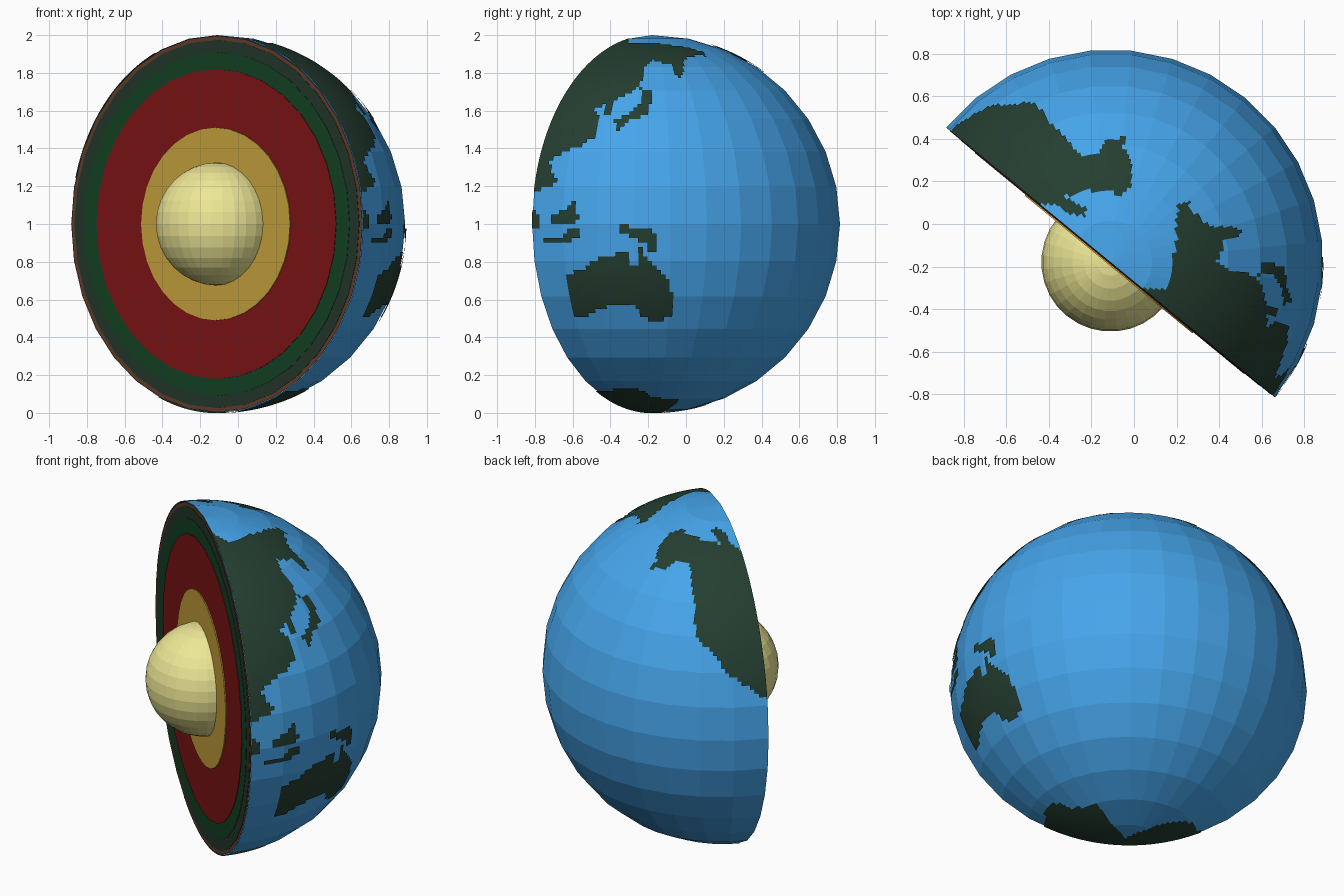
import bpy, bmesh, math

if "Cube" in bpy.data.objects:
    bpy.data.objects.remove(bpy.data.objects["Cube"])

CENTRE = (-0.11, -0.18, 1.0)
TURN = math.radians(-39.375)   # the cut runs along local x, the dome bulges to local +y
CELL = 180 / 128               # land is built from small square cells


def add(name, bm, color):
    mesh = bpy.data.meshes.new(name)
    bm.to_mesh(mesh)
    bm.free()
    obj = bpy.data.objects.new(name, mesh)
    bpy.context.collection.objects.link(obj)
    obj.location = CENTRE
    obj.rotation_euler.z = TURN
    mat = bpy.data.materials.new(name + "_color")
    mat.diffuse_color = (*color, 1)
    mat.use_nodes = True
    mat.node_tree.nodes["Principled BSDF"].inputs["Base Color"].default_value = mat.diffuse_color
    mesh.materials.append(mat)
    return obj


def sphere(name, r, color, half=False):
    bm = bmesh.new()
    bmesh.ops.create_uvsphere(bm, u_segments=32, v_segments=16, radius=r)
    if half:
        back = [v for v in bm.verts if v.co.y < -1e-4]
        bmesh.ops.delete(bm, geom=back, context='VERTS')
    add(name, bm, color)


def disc(name, r, offset, color):
    # flat layer with a thin rim, standing just proud of the layer behind it
    bm = bmesh.new()
    rings = []
    for y in (0.0, -offset):
        rings.append([bm.verts.new((r * math.cos(math.tau * i / 32), y,
                                    r * math.sin(math.tau * i / 32))) for i in range(32)])
    bm.faces.new(rings[1])
    for i in range(32):
        j = (i + 1) % 32
        bm.faces.new((rings[0][i], rings[0][j], rings[1][j], rings[1][i]))
    bmesh.ops.recalc_face_normals(bm, faces=bm.faces)
    add(name, bm, color)


def inside(x, y, poly):
    hit = False
    for (x1, y1), (x2, y2) in zip(poly, poly[1:] + poly[:1]):
        if (y1 > y) != (y2 > y) and x < x1 + (y - y1) * (x2 - x1) / (y2 - y1):
            hit = not hit
    return hit


def land(name, polys, color):
    # outlines are (longitude, latitude); cells inside become stepped patches
    bm = bmesh.new()
    cache = {}

    def vert(i, j):
        if j in (0, 128):
            i = 0
        if (i, j) not in cache:
            lon, lat = math.radians(i * CELL), math.radians(j * CELL - 90)
            r = 1.0015
            cache[i, j] = bm.verts.new((r * math.cos(lat) * math.cos(lon),
                                        r * math.cos(lat) * math.sin(lon), r * math.sin(lat)))
        return cache[i, j]

    for i in range(128):
        for j in range(128):
            lon, lat = (i + 0.5) * CELL - 39.375, (j + 0.5) * CELL - 90
            if any(inside(lon, lat, p) for p in polys):
                corners = [vert(i, j), vert(i + 1, j), vert(i + 1, j + 1), vert(i, j + 1)]
                bm.faces.new(list(dict.fromkeys(corners)))
    add(name, bm, color)


# Ocean dome and the layers of the cut face
sphere("ocean_dome", 1.0, (0.061, 0.376, 0.83), half=True)
disc("crust_layer", 0.997, 0.001, (0.127, 0.045, 0.021))
disc("upper_mantle_layer", 0.975, 0.003, (0.017, 0.038, 0.023))
disc("middle_mantle_layer", 0.91, 0.005, (0.007, 0.053, 0.017))
disc("lower_mantle_layer", 0.82, 0.008, (0.205, 0.007, 0.007))
disc("outer_core_layer", 0.51, 0.014, (0.558, 0.352, 0.045))
sphere("inner_core", 0.326, (0.855, 0.807, 0.305))

# Land masses
GREEN = (0.018, 0.048, 0.03)
asia = [(-42, 80), (-33, 77), (-26, 73.4), (5, 73), (31, 69.3), (41, 65), (38, 62.5), (31, 63),
        (20, 60.5), (17, 55), (14, 50.3), (11.5, 52), (12, 58), (7, 58), (0, 60.5), (-5, 55),
        (-4, 51), (-8, 44), (-15, 41), (-15, 35), (-18, 35), (-19, 39), (-23, 38), (-20, 34),
        (-19, 28.4), (-25, 24), (-30, 22.5), (-35, 20), (-34, 16), (-31, 14), (-32, 11), (-42, 10)]
japan = [(-5, 46), (1, 44), (0, 41), (-2, 35), (-9, 33), (-12, 30), (-14, 33), (-7, 36.5), (-4, 41)]
borneo = [(-32, 3), (-28, 4), (-24, 7.5), (-23, 2), (-26, -0.5), (-32, 0)]
java = [(-35, -4.5), (-28, -3.5), (-26, -1), (-23, -1), (-23, -4), (-28, -6), (-34, -6)]
sumatra = [(-42, 6), (-37.5, 4), (-36, -1), (-42, -1)]
land("asia", [asia, japan, borneo, java, sumatra], GREEN)

australia = [(-28.5, -16.3), (-21.3, -13.2), (-19, -11), (-13, -9.8), (-7.6, -8.2), (-7, -13.2),
             (-4.3, -13.2), (-3.6, -7), (-1, -11.3), (5, -16.9), (6.7, -21.7), (6.6, -29.5),
             (1, -31), (-3.5, -29.5), (-5, -26), (-11.4, -25), (-18.7, -27), (-24, -29.5),
             (-28, -29.5), (-28, -23)]
new_guinea = [(-10, -0.5), (-4, -1), (1.5, -2.5), (1.5, -8), (-1, -8), (-2, -6), (-6, -4), (-10, -2)]
land("australia", [australia, new_guinea], GREEN)

north_america = [(142, 13), (139, 14), (132, 19.4), (127, 22), (123.8, 27.2), (115, 35),
                 (113.5, 44.8), (107.6, 56.7), (104.5, 59), (96.5, 58.5), (92.5, 55.5), (82, 53.5),
                 (84, 57), (80, 60), (76, 65), (75, 69), (82, 71.5), (98, 70), (117, 69),
                 (126, 67.5), (121, 71), (113.5, 74), (118.6, 75.6), (131, 73), (133, 68), (142, 64)]
land("north_america", [north_america], GREEN)

antarctica = [(-42, -62), (-12, -60.5), (-6, -61.5), (0, -66), (18, -68), (23, -68), (24, -77),
              (35, -86), (60, -84), (85, -80), (93, -76), (105, -72), (116, -68.5), (135, -67),
              (142, -66), (142, -91), (-42, -91)]
land("antarctica", [antarctica], GREEN)
